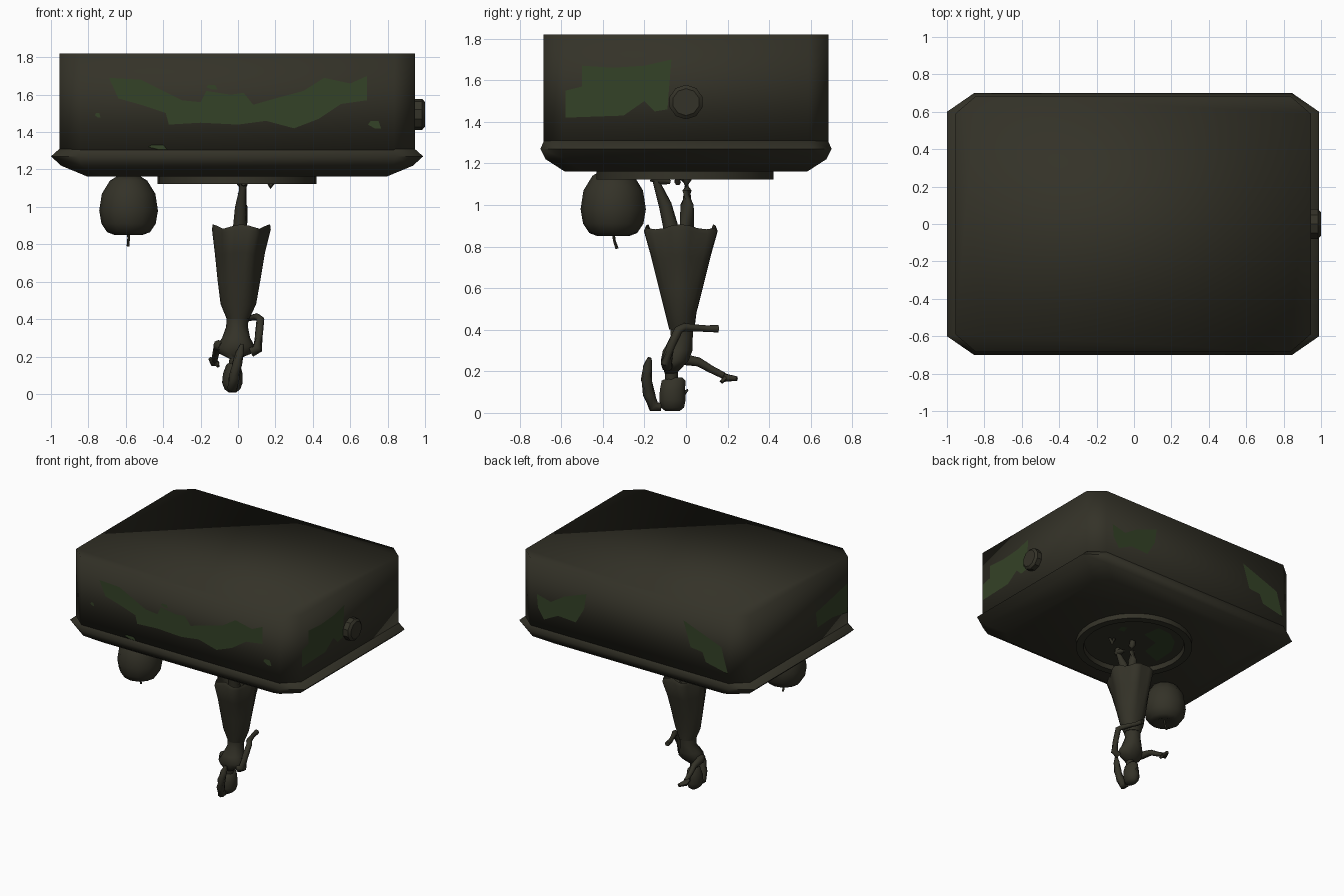
import bpy, bmesh, math
from mathutils import Vector


def material(name, rgb):
    m = bpy.data.materials.new(name)
    m.diffuse_color = (*rgb, 1)
    return m


OLIVE = material("dark olive", (0.034, 0.032, 0.021))
GREEN = material("moss green", (0.034, 0.054, 0.020))


def finish(name, bm, mat=OLIVE, smooth=None):
    """smooth: None = flat, 0 = fully smooth, otherwise an angle in degrees."""
    bmesh.ops.recalc_face_normals(bm, faces=bm.faces)
    me = bpy.data.meshes.new(name)
    bm.to_mesh(me)
    bm.free()
    ob = bpy.data.objects.new(name, me)
    bpy.context.collection.objects.link(ob)
    me.materials.append(mat)
    if smooth is not None:
        for p in me.polygons:
            p.use_smooth = True
        if smooth:
            bpy.ops.object.select_all(action='DESELECT')
            ob.select_set(True)
            bpy.context.view_layer.objects.active = ob
            bpy.ops.object.shade_smooth_by_angle(angle=math.radians(smooth))
    return ob


def skin_rings(rings, caps=True, closed=False):
    bm = bmesh.new()
    vs = [[bm.verts.new(p) for p in r] for r in rings]
    n = len(vs[0])
    pairs = list(zip(vs, vs[1:])) + ([(vs[-1], vs[0])] if closed else [])
    for a, b in pairs:
        for i in range(n):
            bm.faces.new((a[i], a[(i + 1) % n], b[(i + 1) % n], b[i]))
    if caps and not closed:
        bm.faces.new(vs[0])
        bm.faces.new(vs[-1])
    return bm


def ellipse(x, y, z, rx, ry, n):
    return [(x + rx * math.cos(math.tau * i / n),
             y + ry * math.sin(math.tau * i / n), z) for i in range(n)]


def loft(name, rows, n=12, smooth=60):
    """Stack of horizontal ellipses: x, y, z, rx, ry."""
    return finish(name, skin_rings([ellipse(*r, n) for r in rows]), smooth=smooth)


def tube(name, rows, n=8, flat=1.0):
    """Limb along a path: x, y, z, radius."""
    pts = [Vector(r[:3]) for r in rows]
    rings = []
    for i, r in enumerate(rows):
        d = pts[min(i + 1, len(pts) - 1)] - pts[max(i - 1, 0)]
        q = d.to_track_quat('Z', 'Y')
        rings.append([pts[i] + q @ Vector(p) for p in ellipse(0, 0, 0, r[3] * flat, r[3], n)])
    return finish(name, skin_rings(rings), smooth=60)


def octagon(hx, hy, cx, cy, z, ox=-0.005):
    c = [(hx, -cy), (hx, cy), (cx, hy), (-cx, hy), (-hx, cy), (-hx, -cy), (-cx, -hy), (cx, -hy)]
    return [(x + ox, y, z) for x, y in c]


def patch(name, pts, place):
    """Thin painted plate from a 2D outline."""
    bm = bmesh.new()
    f = bm.faces.new([bm.verts.new(place(a, b)) for a, b in pts])
    bmesh.ops.triangulate(bm, faces=[f])
    return finish(name, bm, GREEN)


# Box body, soft shaded all over including the flat top
finish("box_body", skin_rings([octagon(0.95, 0.685, 0.84, 0.59, z) for z in (1.30, 1.82)]),
       smooth=0)

# Flared rim and sloping underside
finish("box_rim", skin_rings([
    octagon(0.95, 0.683, 0.84, 0.59, 1.31),
    octagon(0.995, 0.70, 0.85, 0.60, 1.27),
    octagon(0.94, 0.675, 0.83, 0.58, 1.22),
    octagon(0.80, 0.585, 0.71, 0.50, 1.162)]), smooth=50)

# Winding knob on the right end
knob = [[(x, r * math.cos(a), 1.495 + r * math.sin(a))
         for a in (math.tau * (i + 0.5) / 10 for i in range(10))]
        for x, r in ((0.93, 0.083), (0.985, 0.083), (1.0, 0.065))]
finish("winding_knob", skin_rings(knob), smooth=30)

# Stage ring and recessed stage
finish("stage_ring", skin_rings([ellipse(-0.005, -0.005, z, r, r, 32) for r, z in
       ((0.425, 1.17), (0.425, 1.122), (0.37, 1.122), (0.36, 1.17))], closed=True), smooth=40)
loft("stage", [(-0.005, -0.005, 1.158, 0.37, 0.37), (-0.005, -0.005, 1.17, 0.37, 0.37)], 32, 40)
patch("stage_moss", [(-0.30, -0.1), (-0.14, -0.04), (-0.12, 0.1), (0.02, 0.14), (0.0, 0.28),
                     (-0.12, 0.27), (-0.22, 0.2), (-0.29, 0.08)], lambda a, b: (a, b, 1.154))
patch("stage_moss_spot", [(0.16, 0.08), (0.21, 0.07), (0.22, 0.12), (0.18, 0.14)],
      lambda a, b: (a, b, 1.154))

# Moss stains on the four walls
front = lambda a, b: (a, -0.688, b)
patch("front_moss", [
    (-0.69, 1.69), (-0.52, 1.68), (-0.42, 1.63), (-0.3, 1.57), (-0.2, 1.56), (-0.17, 1.62),
    (-0.15, 1.55), (-0.05, 1.55), (-0.04, 1.6), (0.03, 1.61), (0.06, 1.54), (0.2, 1.58),
    (0.35, 1.62), (0.46, 1.69), (0.6, 1.66), (0.69, 1.70), (0.69, 1.57), (0.55, 1.55),
    (0.43, 1.47), (0.3, 1.42), (0.15, 1.46), (0, 1.44), (-0.2, 1.45), (-0.37, 1.44),
    (-0.38, 1.5), (-0.5, 1.54), (-0.64, 1.58), (-0.6, 1.63)], front)
for i, (x, z, w, h) in enumerate([(0.73, 1.44, 0.035, 0.02), (-0.43, 1.32, 0.05, 0.012),
                                  (-0.75, 1.49, 0.015, 0.012), (-0.14, 1.64, 0.03, 0.012)]):
    patch(f"front_moss_spot_{i}", [(x - w, z), (x, z - h), (x + w, z - h), (x + w * 0.6, z + h),
                                   (x - w * 0.6, z + h)], front)
patch("right_moss", [
    (-0.58, 1.55), (-0.5, 1.57), (-0.5, 1.67), (-0.35, 1.66), (-0.2, 1.67), (-0.07, 1.70),
    (-0.08, 1.64), (-0.15, 1.54), (-0.085, 1.5), (-0.09, 1.46), (-0.15, 1.45), (-0.2, 1.5),
    (-0.3, 1.43), (-0.58, 1.42)], lambda a, b: (0.948, a, b))
back = lambda a, b: (a, 0.688, b)
patch("back_moss_a", [(0.78, 1.56), (0.66, 1.53), (0.55, 1.6), (0.36, 1.67), (0.38, 1.55),
                      (0.45, 1.43), (0.6, 1.44), (0.72, 1.38), (0.77, 1.46)], back)
patch("back_moss_b", [(-0.46, 1.69), (-0.62, 1.63), (-0.78, 1.57), (-0.835, 1.38),
                      (-0.65, 1.42), (-0.62, 1.49), (-0.52, 1.5)], back)
patch("left_moss", [(-0.2, 1.54), (-0.4, 1.58), (-0.58, 1.62), (-0.58, 1.40), (-0.4, 1.43),
                    (-0.22, 1.42), (-0.3, 1.48)], lambda a, b: (-0.958, a, b))

# Hanging apple with its stalk
loft("apple", [(-0.585, -0.35, z, r, r) for z, r in (
    (1.165, 0.06), (1.14, 0.10), (1.07, 0.143), (0.98, 0.157), (0.91, 0.145),
    (0.865, 0.115), (0.85, 0.075), (0.87, 0.02))], 12, 50)
tube("apple_stalk", [(-0.585, -0.35, 0.87, 0.008), (-0.585, -0.345, 0.83, 0.007),
                     (-0.588, -0.332, 0.79, 0.008)], 6)

# Legs and feet, standing on the stage
tube("straight_leg", [(0.015, 0.005, 0.70, 0.055), (0.015, 0.005, 0.90, 0.034),
                      (0.02, 0.005, 1.0, 0.032), (0.02, 0.005, 1.07, 0.022),
                      (0.02, 0.0, 1.12, 0.026), (0.02, 0.01, 1.157, 0.02)])
tube("bent_leg", [(0.01, -0.03, 0.70, 0.055), (0.01, -0.075, 0.90, 0.036),
                  (0.015, -0.10, 1.0, 0.032), (0.025, -0.135, 1.09, 0.02),
                  (0.03, -0.15, 1.155, 0.022)])
tube("bent_foot", [(0.03, -0.17, 1.13, 0.016), (0.03, -0.12, 1.12, 0.022),
                   (0.03, -0.075, 1.11, 0.010)])
tube("stage_scrap", [(0.155, -0.04, 1.145, 0.012), (0.175, -0.04, 1.108, 0.015),
                     (0.20, -0.04, 1.14, 0.008)], 6)

# Fluted skirt, folds growing toward the hem and turning inward there
rings = []
N = 24
for z, cx, cy, rx, ry, wave in (
        (0.40, 0.0, -0.02, 0.060, 0.060, 0), (0.48, 0.002, -0.025, 0.095, 0.075, 0),
        (0.60, 0.005, -0.025, 0.112, 0.110, 0.03), (0.75, 0.01, -0.025, 0.130, 0.152, 0.07),
        (0.87, 0.018, -0.025, 0.150, 0.190, 0.10), (0.895, 0.018, -0.025, 0.145, 0.180, 0.12),
        (0.84, 0.018, -0.025, 0.115, 0.15, 0.10), (0.76, 0.012, -0.025, 0.07, 0.09, 0)):
    ring = []
    for i in range(N):
        a = math.tau * i / N
        s = 1 + wave * (math.cos(6 * a) - 0.4) * 0.8
        dz = 0.1 * wave * math.cos(4 * a)
        ring.append((cx + rx * s * math.cos(a), cy + ry * s * math.sin(a), z + dz))
    rings.append(ring)
finish("skirt", skin_rings(rings), smooth=60)

# Torso, neck and head, upside down
loft("torso", [(-0.002, -0.02, 0.42, 0.06, 0.06), (-0.005, -0.02, 0.36, 0.058, 0.055),
               (-0.01, -0.04, 0.30, 0.075, 0.075), (-0.012, -0.055, 0.25, 0.105, 0.07),
               (-0.015, -0.065, 0.215, 0.085, 0.045), (-0.02, -0.075, 0.19, 0.03, 0.03)], 10)
loft("neck", [(-0.015, -0.07, 0.23, 0.03, 0.032), (-0.022, -0.07, 0.15, 0.026, 0.03)], 8)
loft("head", [(-0.022, -0.05, 0.17, 0.022, 0.035), (-0.025, -0.06, 0.155, 0.038, 0.06),
              (-0.028, -0.065, 0.11, 0.052, 0.064), (-0.03, -0.065, 0.06, 0.055, 0.066),
              (-0.03, -0.065, 0.025, 0.042, 0.058), (-0.03, -0.065, 0.008, 0.02, 0.035)], 10)
tube("nose", [(-0.026, -0.01, 0.095, 0.012), (-0.026, 0.01, 0.112, 0.004)], 5)

# Ponytail hanging behind the head
tube("ponytail", [(-0.03, -0.12, 0.03, 0.022), (-0.03, -0.155, 0.03, 0.028),
                  (-0.02, -0.178, 0.09, 0.030), (-0.005, -0.19, 0.16, 0.028),
                  (0.01, -0.185, 0.22, 0.024), (0.022, -0.175, 0.265, 0.010)])

# Arms, one raised forward, one bent at the waist
tube("bent_arm", [(0.07, -0.09, 0.225, 0.028), (0.105, -0.095, 0.24, 0.028),
                  (0.112, -0.075, 0.32, 0.022), (0.12, -0.035, 0.40, 0.021),
                  (0.10, -0.01, 0.412, 0.020), (0.075, 0.06, 0.408, 0.016),
                  (0.06, 0.10, 0.405, 0.016), (0.05, 0.155, 0.405, 0.018)])
tube("forward_arm", [(-0.08, -0.07, 0.25, 0.028), (-0.105, -0.03, 0.26, 0.028),
                     (-0.11, 0.06, 0.245, 0.022), (-0.12, 0.12, 0.21, 0.018),
                     (-0.125, 0.18, 0.18, 0.016)])
tube("forward_hand", [(-0.15, 0.17, 0.19, 0.010), (-0.13, 0.19, 0.168, 0.022),
                      (-0.11, 0.245, 0.165, 0.012)], 6)
tube("forward_thumb", [(-0.12, 0.19, 0.17, 0.012), (-0.105, 0.17, 0.148, 0.010)], 5)
